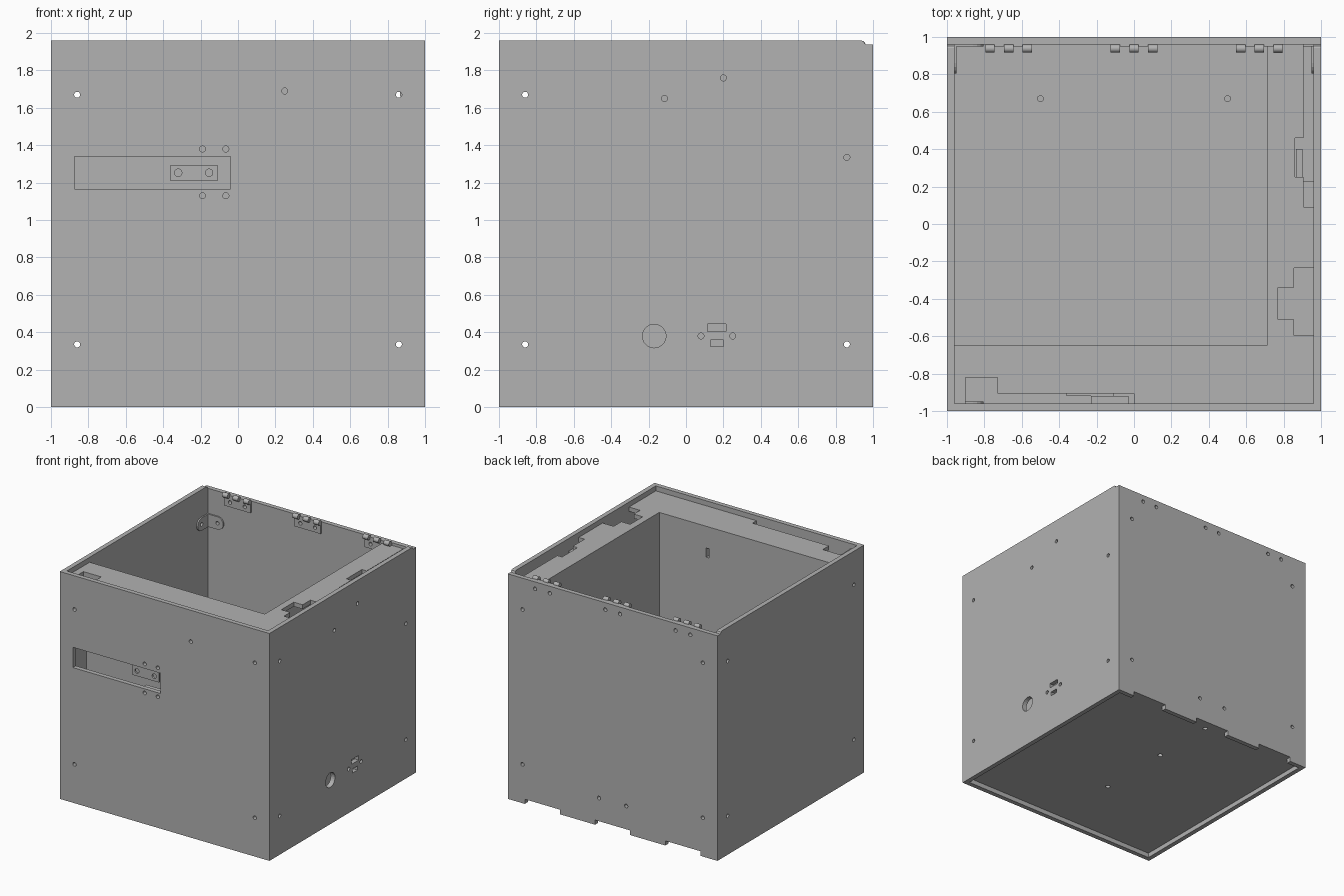
import bpy, bmesh, math
from mathutils import Matrix, Vector

if "Cube" in bpy.data.objects:
    bpy.data.objects.remove(bpy.data.objects["Cube"], do_unlink=True)

grey = bpy.data.materials.new("plain grey")
grey.use_nodes = True
COLOUR = (0.445, 0.445, 0.445, 1)
grey.diffuse_color = COLOUR
grey.node_tree.nodes["Principled BSDF"].inputs["Base Color"].default_value = COLOUR

T = 0.04           # panel thickness
IN = 1 - T         # inner face of the walls
R = 0.016          # screw hole radius


def finish(bm, name):
    bmesh.ops.recalc_face_normals(bm, faces=bm.faces)
    mesh = bpy.data.meshes.new(name)
    bm.to_mesh(mesh)
    bm.free()
    ob = bpy.data.objects.new(name, mesh)
    mesh.materials.append(grey)
    bpy.context.collection.objects.link(ob)
    return ob


def add_box(bm, lo, hi):
    lo, hi = Vector(lo), Vector(hi)
    m = Matrix.Translation((lo + hi) / 2) @ Matrix.Diagonal((*(hi - lo), 1))
    bmesh.ops.create_cube(bm, size=1, matrix=m)


def add_rod(bm, centre, axis, radius, length):
    turn = Vector((0, 0, 1)).rotation_difference(Vector([float(axis == a) for a in "xyz"]))
    m = Matrix.Translation(centre) @ turn.to_matrix().to_4x4()
    bmesh.ops.create_cone(bm, cap_ends=True, segments=24, radius1=radius,
                          radius2=radius, depth=length, matrix=m)


def box(name, lo, hi):
    bm = bmesh.new()
    add_box(bm, lo, hi)
    return finish(bm, name)


def prism(name, points, offset):
    bm = bmesh.new()
    face = bm.faces.new([bm.verts.new(p) for p in points])
    grown = bmesh.ops.extrude_face_region(bm, geom=[face])["geom"]
    bmesh.ops.translate(bm, vec=offset, verts=[g for g in grown if isinstance(g, bmesh.types.BMVert)])
    return finish(bm, name)


def cut(ob, rods=(), boxes=()):
    """Cut round holes (centre, axis, radius) and boxes (low, high)."""
    bm = bmesh.new()
    for centre, axis, radius in rods:
        add_rod(bm, centre, axis, radius, 0.12)
    for lo, hi in boxes:
        add_box(bm, lo, hi)
    cutter = finish(bm, "cutter")
    cutter.hide_render = True
    mod = ob.modifiers.new("holes", "BOOLEAN")
    mod.operation, mod.solver, mod.object = "DIFFERENCE", "EXACT", cutter
    bpy.context.view_layer.objects.active = ob
    bpy.ops.object.modifier_apply(modifier=mod.name)
    bpy.data.objects.remove(cutter, do_unlink=True)


LOW, HIGH, SIDE = 0.335, 1.67, 0.86
MID = 1 - T / 2
corners = [(s * SIDE, z) for s in (-1, 1) for z in (LOW, HIGH)]
hinge_x = (-0.67, 0, 0.67)

# Front wall with handle slot
front = box("front_wall", (-1, -1, 0), (1, -IN, 1.96))
latch_holes = [(x, z) for x in (-0.19, -0.065) for z in (1.13, 1.38)]
cut(front, [((x, -MID, z), "y", R) for x, z in corners + latch_holes + [(0.25, 1.69)]],
    [((-0.875, -1.1, 1.165), (-0.04, -0.9, 1.34))])

# Back wall with finger notches below
back = box("back_wall", (-1, IN, 0), (1, 1, 1.94))
back_holes = corners + [(-0.13, 0.24), (0.13, 0.24)]
back_holes += [(x + d, 1.88) for x in hinge_x for d in (-0.07, 0.07)]
cut(back, [((x, MID, z), "y", R) for x, z in back_holes],
    [((x - 0.167, 0.9, -0.1), (x + 0.167, 1.1, T)) for x in hinge_x])

# Side walls, stepped down and rounded at the hinge edge
for name, x in (("right_wall", -1), ("left_wall", IN)):
    outline = [(-IN, 0), (IN, 0), (IN, 1.94), (0.955, 1.945), (0.951, 1.954), (0.94, 1.96), (-IN, 1.96)]
    wall = prism(name, [(x, y, z) for y, z in outline], (T, 0, 0))
    mid = x + T / 2
    if x < 0:
        cut(wall, [((mid, y, z), "x", R) for y, z in corners])
    else:
        spots = [(-SIDE, LOW), (-SIDE, HIGH), (SIDE, LOW), (SIDE, 1.335),
                 (0.2, 1.76), (-0.115, 1.65), (0.08, 0.38), (0.25, 0.38)]
        cut(wall, [((mid, y, z), "x", R) for y, z in spots] + [((mid, -0.17, 0.38), "x", 0.063)],
            [((0.9, 0.115, 0.405), (1.1, 0.215, 0.445)), ((0.9, 0.13, 0.325), (1.1, 0.2, 0.36))])

# Recessed base and inner floor
base = box("base", (-IN, -IN, T), (IN, IN, 2 * T))
cut(base, [((0, y, 1.5 * T), "z", 0.02) for y in (-0.335, 0.335, 0.91)])
floor = box("inner_floor", (-IN, -0.65, 2 * T), (0.71, IN, 3 * T))
cut(floor, [((x, 0.67, 2.5 * T), "z", R) for x in (-0.5, 0.5)])

# Inner bin panels
bin_front = box("bin_front_panel", (-IN, -0.69, 2 * T), (0.71, -0.65, 1.88))
cut(bin_front, [((-SIDE, -0.67, z), "y", R) for z in (LOW, HIGH)],
    [((0.235, -0.75, 1.65), (0.265, -0.6, 1.73))])
bin_side = box("bin_side_panel", (0.71, -0.69, 2 * T), (0.75, IN, 1.88))
cut(bin_side, [((0.73, SIDE, LOW), "x", R)])

# L-shaped shelf with notches for the fittings
shelf_outline = [
    (-IN, -IN), (-0.9, -IN), (-0.9, -0.82), (-0.73, -0.82), (-0.73, -0.905), (0, -0.905),
    (0, -IN), (IN, -IN), (IN, -0.595), (0.855, -0.595), (0.855, -0.51), (0.77, -0.51),
    (0.77, -0.34), (0.855, -0.34), (0.855, -0.235), (IN, -0.235), (IN, 0.09), (0.905, 0.09),
    (0.905, 0.25), (0.86, 0.25), (0.86, 0.46), (0.905, 0.46), (0.905, IN), (0.71, IN),
    (0.71, -0.65), (-IN, -0.65)]
prism("shelf", [(x, y, 1.88) for x, y in shelf_outline], (0, 0, 0.037))

# Hinges: leaf plate and three knuckles each
for hx in hinge_x:
    leaf = box("hinge_leaf", (hx - 0.125, 0.948, 1.84), (hx + 0.125, IN, 1.94))
    cut(leaf, [((hx + d, 0.955, 1.88), "y", R) for d in (-0.07, 0.07)])
    bm = bmesh.new()
    for d in (-0.1, 0, 0.1):
        add_rod(bm, (hx + d, 0.938, 1.938), "x", 0.021, 0.05)
    knuckles = finish(bm, "hinge_knuckles")
    bpy.ops.object.select_all(action="DESELECT")
    knuckles.select_set(True)
    bpy.context.view_layer.objects.active = knuckles
    bpy.ops.object.shade_smooth_by_angle()


# Corner brackets: two round-ended arms with a screw hole
def bracket_arm(name, sx, sy, z, along_x):
    r, arm = 0.055, 0.1
    outline = [(0, -r), (arm, -r)]
    outline += [(arm + r * math.sin(a), -r * math.cos(a)) for a in (math.pi * i / 8 for i in range(1, 8))]
    outline += [(arm, r), (0, r)]
    if along_x:
        pts = [(sx * (IN - u), sy * IN, z + v) for u, v in outline]
        ob = prism(name, pts, (0, -sy * 0.012, 0))
        cut(ob, [((sx * SIDE, sy * IN, z), "y", R)])
    else:
        pts = [(sx * IN, sy * (IN - u), z + v) for u, v in outline]
        ob = prism(name, pts, (-sx * 0.012, 0, 0))
        cut(ob, [((sx * IN, sy * SIDE, z), "x", R)])


for sx in (-1, 1):
    for sy in (-1, 1):
        for z in (LOW, HIGH):
            bracket_arm("bracket_cross_arm", sx, sy, z, True)
            upper_hinge_side = sx > 0 and sy > 0 and z == HIGH
            bracket_arm("bracket_side_arm", sx, sy, 1.335 if upper_hinge_side else z, False)

# Handle latch behind the front slot
plate = box("latch_plate", (-0.36, -0.92, 1.21), (-0.11, -0.905, 1.295))
cut(plate, [((x, -0.912, 1.253), "y", 0.02) for x in (-0.32, -0.155)])
for z in (1.1, 1.342):
    clip = box("latch_clip", (-0.23, -IN, z), (-0.03, -0.92, z + 0.06))

# Lock fittings on the left wall
box("lock_block", (0.905, 0.09, 1.7), (IN, 0.23, 1.85))
box("lock_arm", (0.865, 0.25, 1.66), (0.9, 0.4, 1.8))
